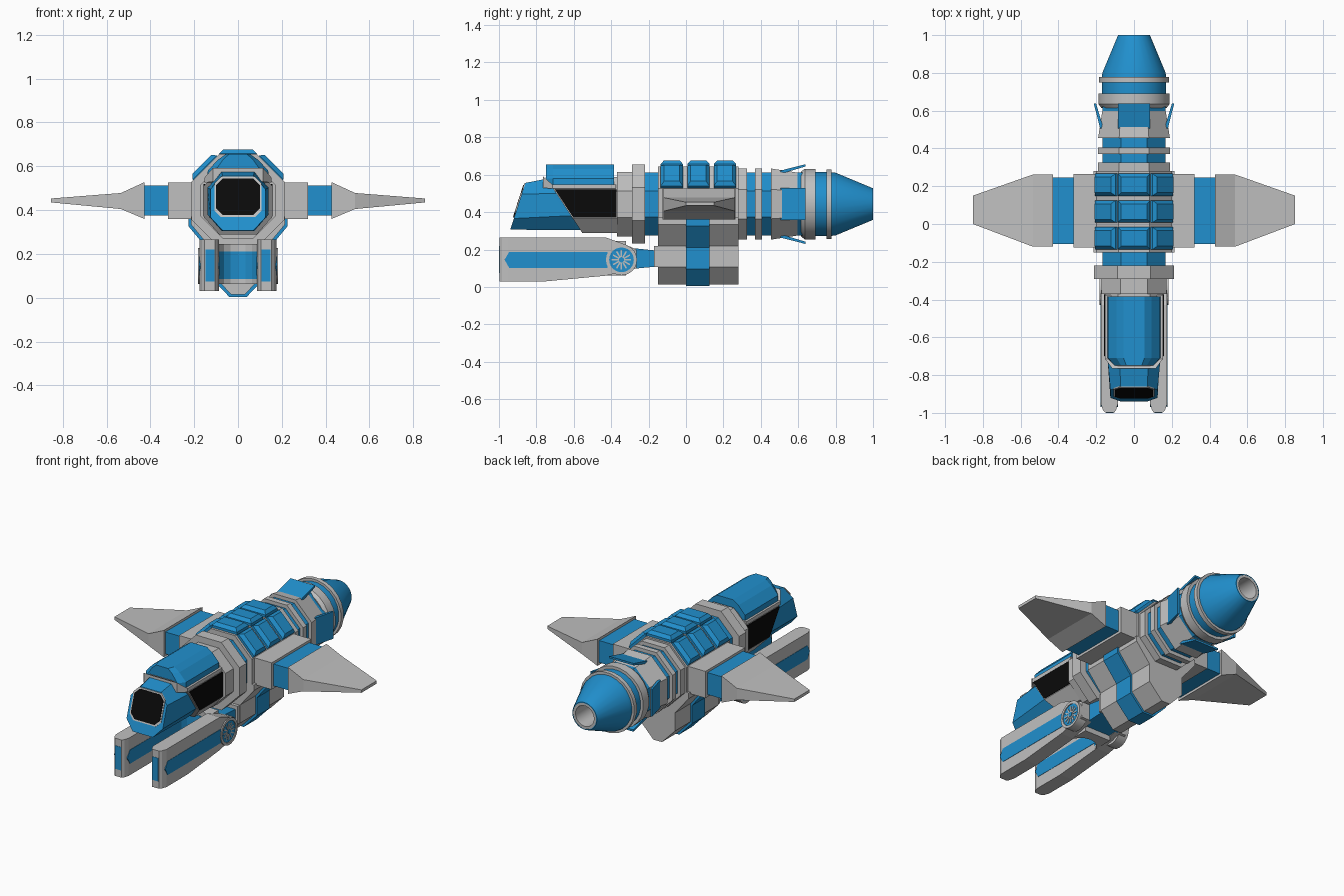
import bpy, bmesh, math
from mathutils import Matrix, Vector

if "Cube" in bpy.data.objects:
    bpy.data.objects.remove(bpy.data.objects["Cube"])

ZC = 0.443  # height of the fuselage axis


def material(name, rgb):
    m = bpy.data.materials.new(name)
    m.diffuse_color = (*rgb, 1)
    m.use_nodes = True
    m.node_tree.nodes["Principled BSDF"].inputs["Base Color"].default_value = m.diffuse_color
    return m


BLUE = material("blue_paint", (0.015, 0.28, 0.62))
GREY = material("light_grey_metal", (0.53, 0.53, 0.53))
BLACK = material("black_glass", (0.003, 0.003, 0.003))


def loft(name, rings, mat, mirror=False, smooth=False, matrix=None, closed=False):
    """Skin a list of equal-length point rings; cap the ends unless closed in a loop."""
    bm = bmesh.new()
    vs = [[bm.verts.new(p) for p in r] for r in rings]
    n = len(vs[0])
    pairs = list(zip(vs, vs[1:])) + ([(vs[-1], vs[0])] if closed else [])
    for a, b in pairs:
        for i in range(n):
            j = (i + 1) % n
            bm.faces.new((a[i], a[j], b[j], b[i]))
    if not closed:
        bm.faces.new(vs[0])
        bm.faces.new(vs[-1])
    if matrix:
        bm.transform(matrix)
    bmesh.ops.recalc_face_normals(bm, faces=bm.faces)
    me = bpy.data.meshes.new(name)
    bm.to_mesh(me)
    bm.free()
    ob = bpy.data.objects.new(name, me)
    bpy.context.collection.objects.link(ob)
    me.materials.append(mat)
    if mirror:
        ob.modifiers.new("mirror", 'MIRROR')
    if smooth:
        bpy.ops.object.select_all(action='DESELECT')
        ob.select_set(True)
        bpy.context.view_layer.objects.active = ob
        bpy.ops.object.shade_smooth_by_angle(angle=math.radians(30))
    return ob


def circle(y, r, n=24):
    off = math.pi / n
    return [(r * math.cos(off + i * 2 * math.pi / n), y,
             ZC + r * math.sin(off + i * 2 * math.pi / n)) for i in range(n)]


def octagon(y, apothem):
    return circle(y, apothem / math.cos(math.pi / 8), 8)


def rect_x(x, y0, y1, z0, z1):
    return [(x, y0, z0), (x, y1, z0), (x, y1, z1), (x, y0, z1)]


def rect_y(y, x0, x1, z0, z1):
    return [(x0, y, z0), (x1, y, z0), (x1, y, z1), (x0, y, z1)]


def chamfered(hx, z0, z1, cx, cz, yfun):
    """Chamfered rectangle facing y; yfun(z) leans it."""
    pts = [(hx, z0 + cz), (hx, z1 - cz), (hx - cx, z1), (cx - hx, z1),
           (-hx, z1 - cz), (-hx, z0 + cz), (cx - hx, z0), (hx - cx, z0)]
    return [(x, yfun(z), z) for x, z in pts]


def side_plate(name, pts, x0, x1, mat):
    return loft(name, [[(x, y, z) for y, z in pts] for x in (x0, x1)], mat, mirror=True)


def around_axis(angle):
    c = Vector((0, 0, ZC))
    return Matrix.Translation(c) @ Matrix.Rotation(angle, 4, 'Y') @ Matrix.Translation(-c)


# Fuselage: blue core with grey octagonal collars
loft("fuselage_core", [octagon(-0.36, 0.168), octagon(0.64, 0.168)], BLUE)
for name, y0, y1, r0, r1 in [("cockpit_collar", -0.37, -0.28, 0.172, 0.172),
                             ("front_ring", -0.29, -0.22, 0.212, 0.212),
                             ("mid_body", -0.15, 0.28, 0.2, 0.2),
                             ("rear_ring_a", 0.275, 0.325, 0.19, 0.19),
                             ("rear_ring_b", 0.37, 0.405, 0.19, 0.19),
                             ("flared_panels", 0.455, 0.61, 0.19, 0.166)]:
    loft(name, [octagon(y0, r0), octagon(y1, r1)], GREY)

# Engine: round rings, drum and nozzle
loft("engine_ring_front", [circle(0.615, 0.175), circle(0.635, 0.19), circle(0.692, 0.19)], GREY, smooth=True)
loft("engine_drum", [circle(0.68, 0.172), circle(0.76, 0.172)], BLUE, smooth=True)
loft("engine_ring_rear", [circle(0.75, 0.187), circle(0.777, 0.187)], GREY, smooth=True)
loft("nozzle_cone", [circle(0.77, 0.172), circle(0.8, 0.169), circle(1.0, 0.085),
                     circle(1.0, 0.08), circle(0.77, 0.08)], BLUE, smooth=True, closed=True)
loft("nozzle_liner", [circle(0.78, 0.082), circle(0.999, 0.082), circle(0.999, 0.064),
                      circle(0.78, 0.064)], GREY, smooth=True, closed=True)
loft("nozzle_back", [circle(0.8, 0.07), circle(0.82, 0.07)], GREY)

# Air-brake flaps on four sides
for k in range(4):
    loft("flap_%d" % k, [rect_y(0.505, -0.085, 0.085, 0.604, 0.622),
                         rect_y(0.638, -0.085, 0.085, 0.644, 0.656)],
         BLUE, matrix=around_axis(k * math.pi / 2))

# Armour blocks: three rows over the top and both shoulders
for row in range(3):
    y0 = -0.135 + row * 0.142
    for col in (-1, 0, 1):
        w = 0.086 if col == 0 else 0.078
        t = ZC - 0.44

        def sec(z, inset):
            return [(-w + inset, y0 + inset, z), (w - inset, y0 + inset, z),
                    (w - inset, y0 + 0.118 - inset, z), (-w + inset, y0 + 0.118 - inset, z)]
        loft("armour_block_%d_%d" % (row, col + 1),
             [sec(0.63 + t, 0), sec(0.655 + t, 0), sec(0.674 + t, 0.018)],
             BLUE, matrix=around_axis(col * math.pi / 4))

# Cockpit: leaning grey hull, blue nose, blue canopy, black windows
lean = lambda z: -0.555 - 0.66 * (z - 0.29)
loft("cockpit_hull", [chamfered(0.155, 0.288, 0.588, 0.07, 0.078, lean),
                      chamfered(0.155, 0.288, 0.588, 0.07, 0.078, lambda z: -0.36)], GREY)
front = lambda z: -0.94 + 0.32 * (z - 0.305)
loft("nose", [chamfered(0.14, 0.305, 0.575, 0.065, 0.075, lambda z: lean(z) + 0.03),
              chamfered(0.14, 0.305, 0.575, 0.065, 0.075, lambda z: lean(z) - 0.02),
              chamfered(0.125, 0.306, 0.556, 0.055, 0.06, front)], BLUE)
for name, hx, z0, z1, d, mat in [("nose_window_frame", 0.108, 0.368, 0.553, 0.004, GREY),
                                 ("nose_window", 0.1, 0.377, 0.545, 0.007, BLACK)]:
    loft(name, [chamfered(hx, z0, z1, 0.03, 0.03, lambda z: front(z) + 0.002),
                chamfered(hx, z0, z1, 0.03, 0.03, lambda z: front(z) - d)], mat)
side_plate("side_window", [(-0.70, 0.52), (-0.372, 0.52), (-0.372, 0.37), (-0.602, 0.37)],
           0.15, 0.158, BLACK)
loft("canopy_frame", [rect_y(-0.765, -0.115, 0.115, 0.53, 0.592),
                      rect_y(-0.715, -0.153, 0.153, 0.525, 0.548),
                      rect_y(-0.375, -0.153, 0.153, 0.525, 0.548)], GREY)


def canopy(y, s):
    half = [(0.14, 0.535), (0.138, 0.58), (0.092, 0.63), (0.055, 0.655)]
    return [(x * s, y, z) for x, z in half] + [(-x * s, y, z) for x, z in reversed(half)]


loft("canopy", [canopy(-0.748, 0.75), canopy(-0.71, 1), canopy(-0.385, 1)], BLUE)

# Wings: grey root, blue band, tapered tip
loft("wing_root", [rect_x(x, -0.125, 0.265, 0.36, 0.527) for x in (0.15, 0.32)], GREY, mirror=True)
loft("wing_band", [rect_x(x, -0.105, 0.245, 0.375, 0.512) for x in (0.31, 0.44)], BLUE, mirror=True)
loft("wing_tip", [rect_x(0.428, -0.12, 0.262, 0.36, 0.527),
                  rect_x(0.535, -0.12, 0.262, 0.405, 0.478),
                  rect_x(0.853, 0.0, 0.15, 0.435, 0.453)], GREY, mirror=True)


# Belly pod with a blue band around it
def pod(y, g):
    half = [(0.215, 0.37), (0.215, 0.335), (0.12, 0.22), (0.12, 0.107), (0.03, 0.014)]
    pts = half + [(-x, z) for x, z in reversed(half)]
    return [(x + math.copysign(g, x), y, z - g) for x, z in pts]


loft("belly_pod", [pod(-0.15, 0), pod(0.28, 0)], GREY)
loft("belly_band", [pod(0.0, 0.01), pod(0.125, 0.01)], BLUE)
loft("pod_front_plate", [rect_y(y, -0.115, 0.115, 0.107, 0.218) for y in (-0.17, -0.14)], GREY)
loft("pod_neck", [rect_y(-0.36, -0.11, 0.11, 0.09, 0.215),
                  rect_y(-0.165, -0.1, 0.1, 0.108, 0.195)], BLUE)

# Fork arms with rounded tips
loft("fork_arm", [rect_y(-0.998, 0.105, 0.152, 0.03, 0.265),
                  rect_y(-0.985, 0.095, 0.164, 0.03, 0.265),
                  rect_y(-0.955, 0.086, 0.175, 0.03, 0.265),
                  rect_y(-0.75, 0.086, 0.175, 0.03, 0.265),
                  rect_y(-0.43, 0.086, 0.175, 0.06, 0.265),
                  rect_y(-0.32, 0.086, 0.175, 0.085, 0.225),
                  rect_y(-0.265, 0.086, 0.16, 0.1, 0.2)], GREY, mirror=True)
loft("fork_tip_slot", [rect_y(y, 0.108, 0.149, 0.075, 0.22) for y in (-1.0, -0.992)], BLUE, mirror=True)
stripe = [(-0.97, 0.145), (-0.945, 0.188), (-0.42, 0.188), (-0.42, 0.102), (-0.945, 0.102)]
side_plate("fork_outer_stripe", stripe, 0.172, 0.177, BLUE)
side_plate("fork_inner_stripe", stripe, 0.084, 0.089, BLUE)


# Curved bridge joining the arms, blue lining in the middle
def bridge(z, push, back):
    arc = [(0.09 * math.cos(a), -0.47 + push + 0.09 * math.sin(a), z)
           for a in [i * math.pi / 8 for i in range(9)]]
    return arc + [(-0.09, back, z), (0.09, back, z)]


loft("fork_bridge", [bridge(z, 0, -0.32) for z in (0.062, 0.245)], GREY)
loft("fork_bridge_lining", [bridge(z, -0.004, -0.34) for z in (0.085, 0.21)], BLUE)


# Spoked pivot wheels on the arms
def wheel(x, r):
    return [(x, -0.345 + r * math.cos(i * math.pi / 12), 0.145 + r * math.sin(i * math.pi / 12))
            for i in range(24)]


loft("pivot_rim", [wheel(0.12, 0.083), wheel(0.182, 0.083), wheel(0.182, 0.066), wheel(0.12, 0.066)],
     GREY, mirror=True, smooth=True, closed=True)
loft("pivot_disc", [wheel(0.13, 0.07), wheel(0.177, 0.07)], BLUE, mirror=True)
loft("pivot_hub", [wheel(0.17, 0.014), wheel(0.182, 0.014)], BLUE, mirror=True)
for k in range(6):
    turn = Matrix.Translation((0, -0.345, 0.145)) @ Matrix.Rotation(k * math.pi / 6, 4, 'X')
    loft("pivot_spoke_%d" % k, [rect_x(x, -0.052, 0.052, -0.004, 0.004) for x in (0.172, 0.18)],
         GREY, mirror=True, matrix=turn)
